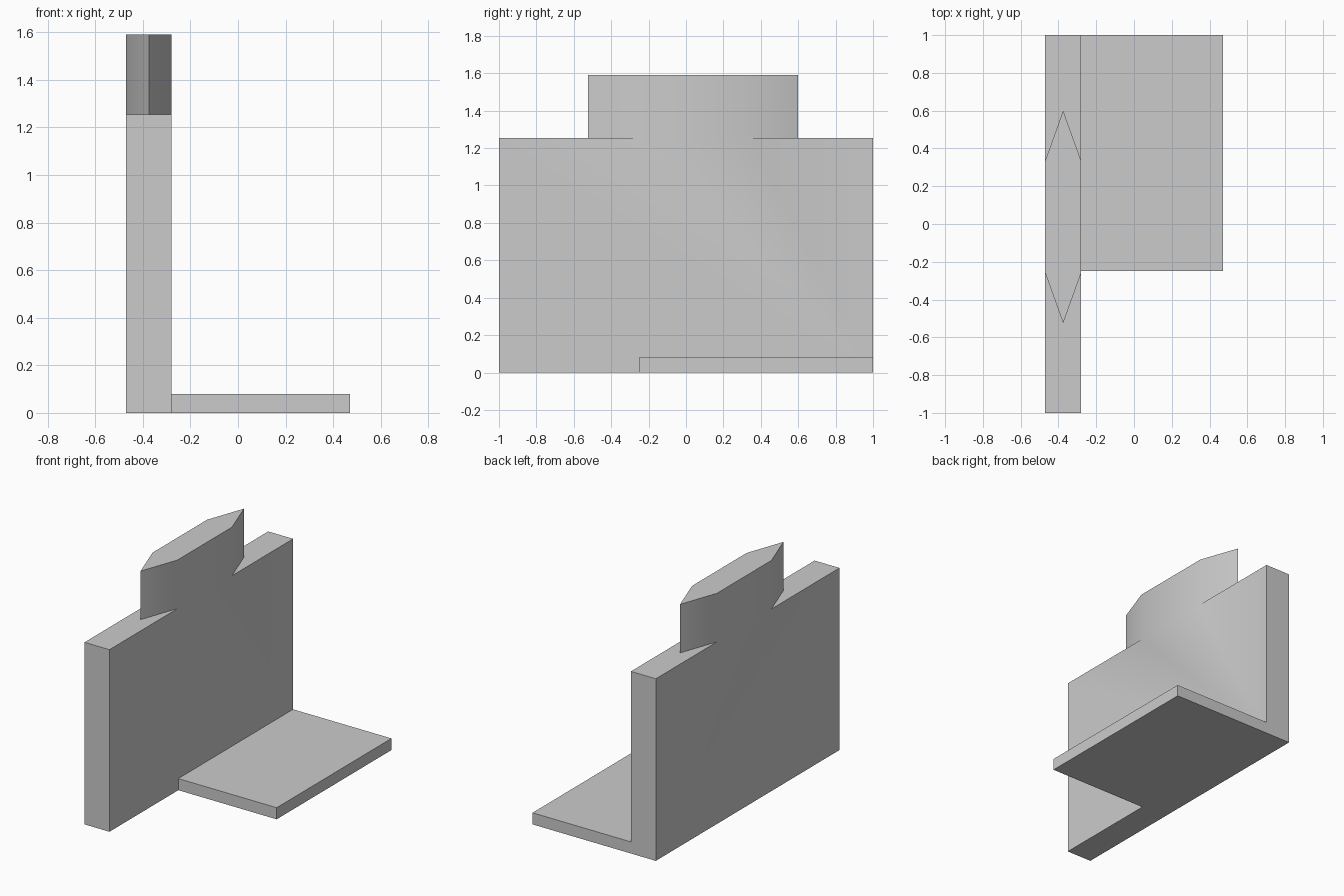
import bpy, bmesh, math

cube = bpy.data.objects.get("Cube")
if cube:
    bpy.data.objects.remove(cube, do_unlink=True)

grey = bpy.data.materials.new("plain grey")
grey.use_nodes = True
COLOUR = (0.6, 0.6, 0.6, 1)
grey.diffuse_color = COLOUR
grey.node_tree.nodes["Principled BSDF"].inputs["Base Color"].default_value = COLOUR


def make_part(name, faces):
    """Weld a list of polygons into one closed part."""
    bm = bmesh.new()
    for points in faces:
        bm.faces.new([bm.verts.new(p) for p in points])
    bmesh.ops.remove_doubles(bm, verts=bm.verts, dist=0.0001)
    bmesh.ops.recalc_face_normals(bm, faces=bm.faces)
    mesh = bpy.data.meshes.new(name)
    bm.to_mesh(mesh)
    bm.free()
    mesh.materials.append(grey)
    part = bpy.data.objects.new(name, mesh)
    bpy.context.collection.objects.link(part)
    return part


LEFT, RIGHT = -0.47, -0.28          # wall thickness along x
MID = (LEFT + RIGHT) / 2
WALL_TOP, TAB_TOP = 1.255, 1.59
FRONT, BACK = -1.0, 1.0
# each end: wall end, tab shoulder, tab point
ENDS = [(FRONT, -0.26, -0.525), (BACK, 0.335, 0.6)]

# Upright wall with a double-pointed tab rising flush from its sides
faces = [[(LEFT, FRONT, 0), (RIGHT, FRONT, 0), (RIGHT, BACK, 0), (LEFT, BACK, 0)]]
for end, shoulder, tip in ENDS:
    faces.append([(LEFT, end, 0), (RIGHT, end, 0),
                  (RIGHT, end, WALL_TOP), (LEFT, end, WALL_TOP)])
    # wall top, notched around the tab point
    faces.append([(x, y, WALL_TOP) for x, y in
                  ((LEFT, end), (RIGHT, end), (RIGHT, shoulder),
                   (MID, tip), (LEFT, shoulder))])
    # slanted faces of the point
    for x in (LEFT, RIGHT):
        faces.append([(x, shoulder, WALL_TOP), (MID, tip, WALL_TOP),
                      (MID, tip, TAB_TOP), (x, shoulder, TAB_TOP)])
(_, s0, t0), (_, s1, t1) = ENDS
faces.append([(x, y, TAB_TOP) for x, y in
              ((LEFT, s0), (MID, t0), (RIGHT, s0), (RIGHT, s1), (MID, t1), (LEFT, s1))])
for x in (LEFT, RIGHT):
    faces.append([(x, y, z) for y, z in
                  ((FRONT, 0), (BACK, 0), (BACK, WALL_TOP), (s1, WALL_TOP),
                   (s1, TAB_TOP), (s0, TAB_TOP), (s0, WALL_TOP), (FRONT, WALL_TOP))])
wall = make_part("wall_with_tab", faces)

# Flat foot plate against the wall
outline = [(RIGHT, -0.25), (0.47, -0.25), (0.47, BACK), (RIGHT, BACK)]
foot = [[(x, y, z) for x, y in outline] for z in (0, 0.08)]
for a, b in zip(outline, outline[1:] + outline[:1]):
    foot.append([(*a, 0), (*b, 0), (*b, 0.08), (*a, 0.08)])
make_part("foot_plate", foot)

# Soft shading across the shallow tab shoulders
for obj in bpy.context.selected_objects:
    obj.select_set(False)
wall.select_set(True)
bpy.context.view_layer.objects.active = wall
bpy.ops.object.shade_smooth_by_angle(angle=math.radians(30))
